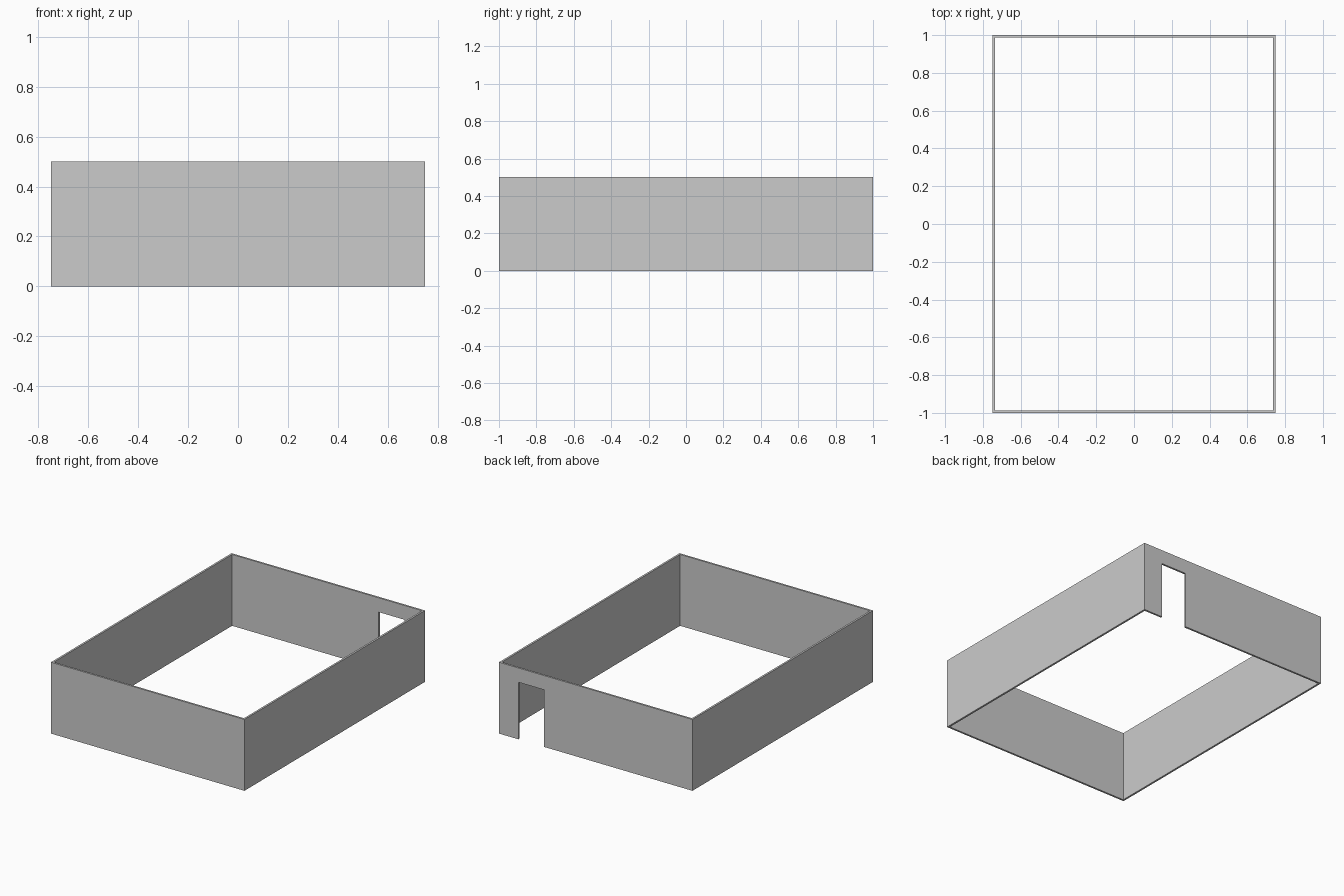
import bpy, bmesh

if "Cube" in bpy.data.objects:
    bpy.data.objects.remove(bpy.data.objects["Cube"])

WIDTH, DEPTH, HEIGHT, WALL = 1.5, 2.0, 0.5, 0.0135


def box(name, lo, hi):
    """Axis-aligned box between two corners."""
    bm = bmesh.new()
    bmesh.ops.create_cube(bm, size=1)
    for v in bm.verts:
        v.co = [(a + b) / 2 + c * (b - a) for a, b, c in zip(lo, hi, v.co)]
    mesh = bpy.data.meshes.new(name)
    bm.to_mesh(mesh)
    bm.free()
    obj = bpy.data.objects.new(name, mesh)
    bpy.context.collection.objects.link(obj)
    return obj


def cut(obj, name, lo, hi):
    """Subtract a hidden box from an object."""
    cutter = box(name, lo, hi)
    cutter.hide_render = True
    cutter.display_type = 'WIRE'
    mod = obj.modifiers.new(name, 'BOOLEAN')
    mod.operation = 'DIFFERENCE'
    mod.solver = 'EXACT'
    mod.object = cutter


# Solid block that becomes the four thin walls
x, y = WIDTH / 2, DEPTH / 2
walls = box("room_walls", (-x, -y, 0), (x, y, HEIGHT))

# Open interior, without floor or ceiling
cut(walls, "interior_cutter", (WALL - x, WALL - y, -0.1), (x - WALL, y - WALL, HEIGHT + 0.1))

# Doorway in the back wall
cut(walls, "doorway_cutter", (0.4, y - 0.1, -0.1), (0.6, y + 0.1, 0.4))
